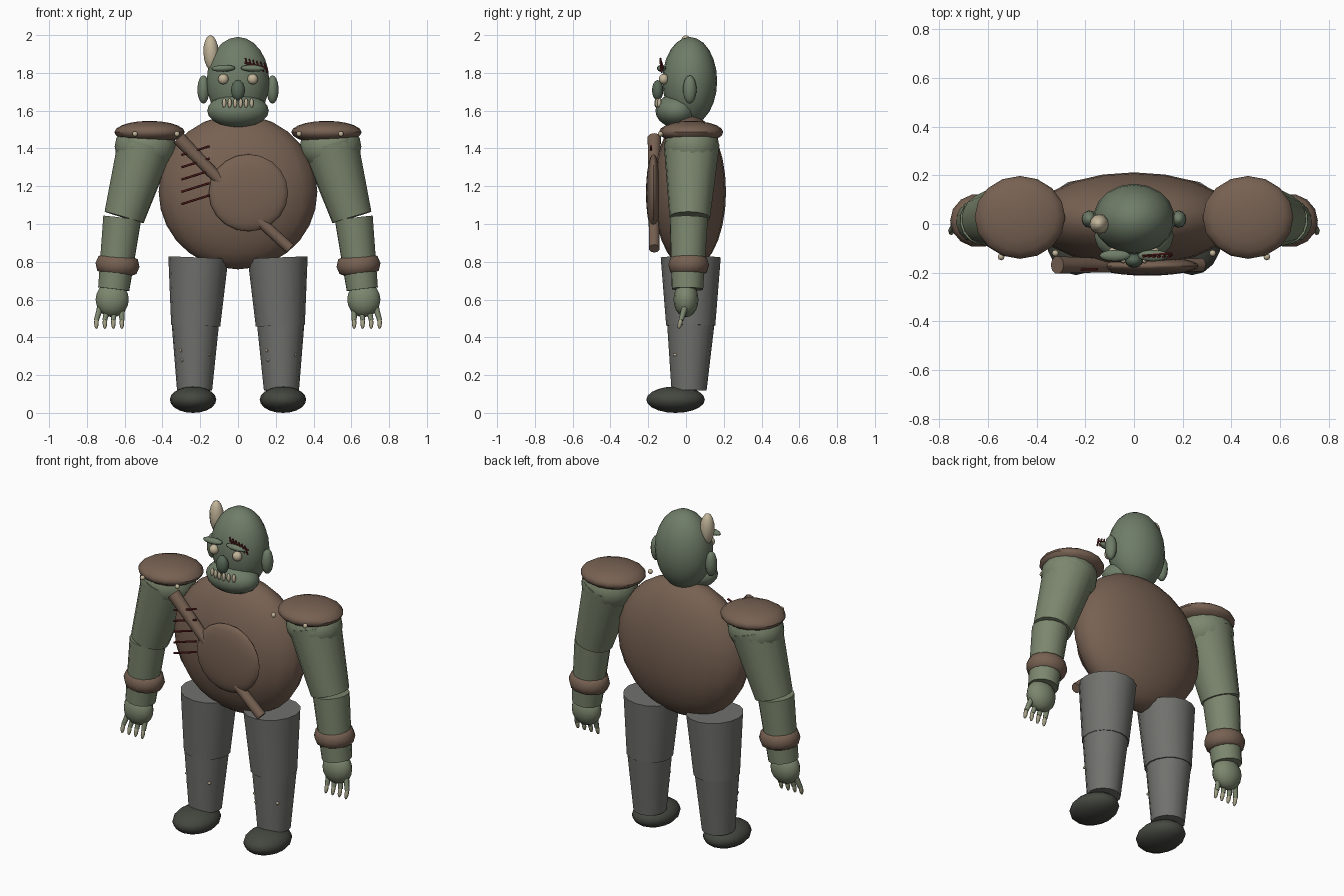
import bpy
import math
from mathutils import Vector


def mat(name, rgb):
    m = bpy.data.materials.new(name)
    m.diffuse_color = (*rgb, 1)
    return m


SKIN = mat("arm_skin", (0.20, 0.24, 0.155))
FACE = mat("head_skin", (0.16, 0.205, 0.14))
NOSE = mat("nose_skin", (0.095, 0.135, 0.095))
LEATHER = mat("leather", (0.185, 0.12, 0.085))
CLOTH = mat("grey_cloth", (0.165, 0.165, 0.155))
BOOT = mat("dark_boot", (0.058, 0.062, 0.05))
BONE = mat("bone", (0.54, 0.46, 0.32))
NAIL = mat("nail", (0.38, 0.36, 0.24))
RED = mat("stitch_red", (0.14, 0.018, 0.018))


def finish(name, material):
    ob = bpy.context.object
    ob.name = name
    ob.data.materials.append(material)
    bpy.ops.object.shade_smooth_by_angle(angle=math.radians(50))
    return ob


def ball(name, loc, radii, material, seg=16, rings=10, rot=(0, 0, 0)):
    bpy.ops.mesh.primitive_uv_sphere_add(segments=seg, ring_count=rings, location=loc, rotation=rot)
    bpy.context.object.scale = radii
    bpy.ops.object.transform_apply(location=False, rotation=False, scale=True)
    return finish(name, material)


def limb(name, a, b, ra, rb, material, sides=16):
    """Tapered cylinder from point a to point b."""
    a, b = Vector(a), Vector(b)
    d = b - a
    bpy.ops.mesh.primitive_cone_add(vertices=sides, radius1=ra, radius2=rb, depth=d.length,
                                    location=(a + b) / 2)
    bpy.context.object.rotation_euler = d.to_track_quat('Z', 'Y').to_euler()
    return finish(name, material)


# Torso
ball("torso", (0, 0.02, 1.17), (0.42, 0.192, 0.41), LEATHER, 20, 14)

# Head and jaw
ball("head", (0, 0.02, 1.757), (0.168, 0.145, 0.233), FACE, 18, 12)
ball("jaw", (0, -0.05, 1.60), (0.163, 0.112, 0.09), FACE)
ball("nose", (0, -0.15, 1.708), (0.037, 0.03, 0.054), NOSE, 12, 8)
ball("horn", (-0.142, 0.0, 1.905), (0.041, 0.041, 0.095), BONE, 12, 8, (0, math.radians(-3), 0))
for i in range(6):
    x = -0.073 + i * 0.029
    ball("tooth", (x, -0.157 + x * x * 3, 1.64), (0.011, 0.011, 0.026), BONE, 8, 6)

# Chest plate and the strap running behind it
ball("chest_plate", (0.055, -0.172, 1.165), (0.21, 0.04, 0.205), LEATHER, 24, 10)
limb("strap_upper", (-0.315, -0.168, 1.455), (-0.09, -0.17, 1.225), 0.037, 0.029, LEATHER, 10)
limb("strap_lower", (0.10, -0.17, 1.03), (0.275, -0.168, 0.87), 0.029, 0.029, LEATHER, 10)

# Stitches on the chest
for i in range(5):
    z = 1.105 + i * 0.065
    limb("chest_stitch", (-0.30, -0.185, z), (-0.15, -0.185, z + 0.047), 0.006, 0.006, RED, 6)

# Stitched scar over the brow
limb("scar", (0.035, -0.13, 1.855), (0.155, -0.12, 1.825), 0.005, 0.005, RED, 6)
for i in range(6):
    x = 0.047 + i * 0.02
    z = 1.852 - i * 0.005
    limb("scar_stitch", (x + 0.008, -0.128, z - 0.027), (x - 0.008, -0.135, z + 0.027),
         0.005, 0.005, RED, 6)

for s in (-1, 1):
    # Ears, eyes, brows
    ball("ear", (s * 0.183, 0.02, 1.712), (0.032, 0.036, 0.075), FACE, 12, 8)
    ball("eye", (s * 0.078, -0.118, 1.767), (0.028, 0.026, 0.028), BONE, 12, 8)
    ball("brow", (s * 0.078, -0.13, 1.824), (0.064, 0.024, 0.018), FACE, 12, 8,
         (0, math.radians(s * 2), 0))

    # Shoulder pad with rivets
    ball("shoulder_pad", (s * 0.468, 0.027, 1.486), (0.186, 0.17, 0.06), LEATHER)
    for x, y in ((0.323, -0.12), (0.545, -0.135)):
        ball("rivet", (s * x, y, 1.477), (0.014, 0.014, 0.014), BONE, 8, 6)

    # Arm
    ball("shoulder", (s * 0.49, 0.03, 1.41), (0.163, 0.146, 0.135), SKIN)
    limb("upper_arm", (s * 0.49, 0.03, 1.42), (s * 0.603, 0.02, 1.035), 0.148, 0.108, SKIN)
    limb("forearm", (s * 0.613, 0.015, 1.032), (s * 0.658, 0.008, 0.655), 0.102, 0.084, SKIN)

    # Cuff
    bpy.ops.mesh.primitive_torus_add(major_segments=14, minor_segments=8, major_radius=0.074,
                                     minor_radius=0.043, location=(s * 0.638, 0.014, 0.783),
                                     rotation=(0, -s * math.radians(5), 0))
    bpy.context.object.scale = (1, 0.94, 1.25)
    finish("cuff", LEATHER)

    # Hand and fingers
    ball("hand", (s * 0.666, 0.0, 0.60), (0.09, 0.066, 0.093), SKIN, 14, 10)
    for i in range(4):
        x0, x1 = 0.615 + i * 0.036, 0.615 + i * 0.045
        limb("finger", (s * x0, 0.0, 0.58), (s * x1, -0.026, 0.49), 0.018, 0.013, SKIN, 8)
        ball("fingernail", (s * x1, -0.031, 0.477), (0.012, 0.012, 0.034), NAIL, 8, 6,
             (math.radians(-14), 0, 0))

    # Leg
    limb("thigh", (s * 0.21, 0.025, 0.823), (s * 0.224, 0.025, 0.462), 0.159, 0.13, CLOTH)
    limb("shin", (s * 0.226, 0.025, 0.467), (s * 0.23, 0.016, 0.12), 0.125, 0.093, CLOTH)
    for dx, z in ((-0.075, 0.33), (-0.068, 0.278), (0.077, 0.308)):
        ball("shin_stud", (s * 0.228 + dx, -0.058, z), (0.008, 0.012, 0.008), BONE, 8, 6)
    ball("boot", (s * 0.238, -0.055, 0.07), (0.123, 0.155, 0.07), BOOT)
